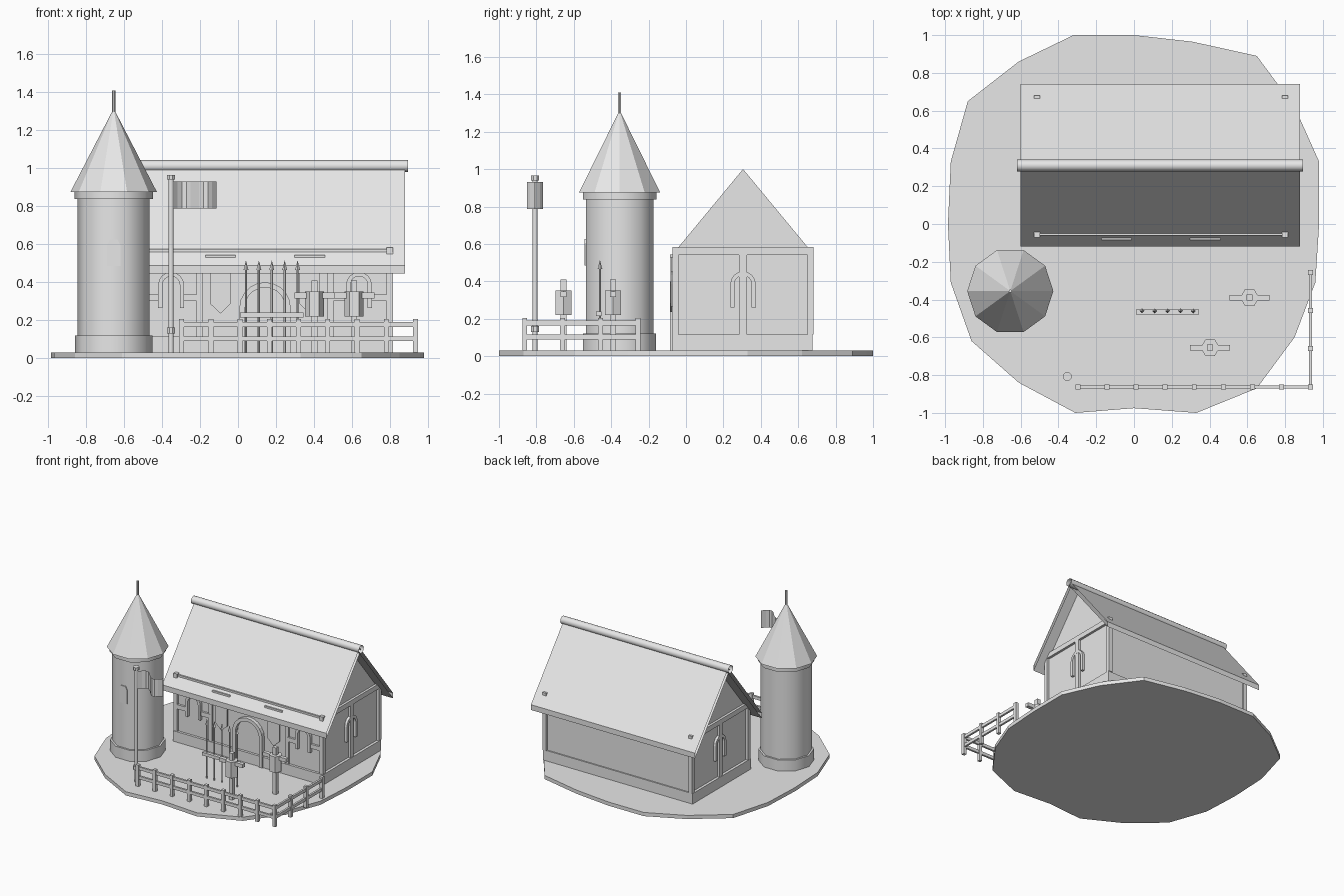
import bpy, bmesh, math

if "Cube" in bpy.data.objects:
    bpy.data.objects.remove(bpy.data.objects["Cube"])

mat = bpy.data.materials.new("light grey")
mat.diffuse_color = (0.8, 0.8, 0.8, 1)
mat.use_nodes = True
mat.node_tree.nodes["Principled BSDF"].inputs["Base Color"].default_value = mat.diffuse_color


def make(name, verts, faces, smooth=False, recalc=True):
    me = bpy.data.meshes.new(name)
    me.from_pydata(verts, [], faces)
    if recalc:
        bm = bmesh.new()
        bm.from_mesh(me)
        bmesh.ops.recalc_face_normals(bm, faces=bm.faces)
        bm.to_mesh(me)
        bm.free()
    me.materials.append(mat)
    ob = bpy.data.objects.new(name, me)
    bpy.context.collection.objects.link(ob)
    if smooth:
        bpy.ops.object.select_all(action='DESELECT')
        ob.select_set(True)
        bpy.context.view_layer.objects.active = ob
        bpy.ops.object.shade_smooth_by_angle(angle=math.radians(50))
    return ob


def prism(name, pts, axis, d0, d1, caps=True, smooth=False):
    """Extrude a 2D outline along an axis from d0 to d1."""
    place = {'x': lambda u, v, d: (d, u, v),
             'y': lambda u, v, d: (u, d, v),
             'z': lambda u, v, d: (u, v, d)}[axis]
    n = len(pts)
    verts = [place(u, v, d) for d in (d0, d1) for u, v in pts]
    faces = [(i, (i + 1) % n, (i + 1) % n + n, i + n) for i in range(n)]
    if caps:
        faces += [tuple(range(n))[::-1], tuple(range(n, 2 * n))]
    return make(name, verts, faces, smooth)


def box(name, x0, x1, y0, y1, z0, z1):
    return prism(name, [(x0, y0), (x1, y0), (x1, y1), (x0, y1)], 'z', z0, z1)


def ngon(cx, cy, r, n, start=0):
    return [(cx + r * math.cos(start + 2 * math.pi * i / n),
             cy + r * math.sin(start + 2 * math.pi * i / n)) for i in range(n)]


def cone(name, cx, cy, r, n, z0, z1):
    verts = [(x, y, z0) for x, y in ngon(cx, cy, r, n)] + [(cx, cy, z1)]
    faces = [(i, (i + 1) % n, n) for i in range(n)] + [tuple(range(n))[::-1]]
    return make(name, verts, faces)


def arch(name, axis, c, r, z0, zc, d0, d1, t=0.022, n=8):
    """Round arch moulding on two straight legs."""
    arc = lambda q: [(c + q * math.cos(math.pi * i / n), zc + q * math.sin(math.pi * i / n))
                     for i in range(n + 1)]
    outer = [(c + r, z0)] + arc(r) + [(c - r, z0)]
    inner = [(c + r - t, z0)] + arc(r - t) + [(c - r + t, z0)]
    return prism(name, outer + inner[::-1], axis, d0, d1)


# Ground slab
ground = [(.98, 0), (.98, .33), (.85, .62), (.65, .89), (.31, .965), (0, 1), (-.32, 1),
          (-.61, .86), (-.88, .65), (-.97, .33), (-.985, 0), (-.97, -.31), (-.86, -.62),
          (-.61, -.84), (-.31, -1), (0, -.975), (.33, -1), (.65, -.87), (.85, -.6), (.96, -.31)]
prism("ground", ground, 'z', 0, .03)

# House walls with gables, plinth and timber frame
MX, MY = .1425, .305
prism("house_walls", [(-.055, .03), (.665, .03), (.665, .565), (MY, 1.0), (-.055, .565)],
      'x', -.51, .795)
box("plinth", -.532, .817, -.075, .675, .03, .115)
for sx in (-1, 1):
    for sy in (-1, 1):
        x, y = MX + sx * .657, MY + sy * .36
        box("corner_post", x - .016, x + .016, y - .016, y + .016, .115, .583)
    xa, xb = sorted((MX + sx * .64, MX + sx * .672))
    box("gable_beam", xa, xb, -.055, .665, .54, .58)
    box("gable_post", xa, xb, MY - .021, MY + .021, .115, .54)
    arch("gable_arch", 'x', MY, .068, .26, .385, xa, xb + .002)
    # Front bays: post, rail pieces, window arch and banner on each side
    px = MX + sx * .345
    box("front_post", px - .016, px + .016, -.07, -.05, .115, .54)
    wx = MX + sx * .495
    arch("window_arch", 'y', wx, .068, .265, .385, -.08, -.05)
    for e in (-1, 1):
        c = wx + e * .105
        box("window_rail", c - .045, c + .045, -.072, -.05, .3, .335)
    bx = MX + sx * .235
    box("banner_rod", bx - .08, bx + .08, -.086, -.072, .528, .544)
    prism("banner", [(bx - .053, .53), (bx - .053, .285), (bx, .235), (bx + .053, .285),
                     (bx + .053, .53)], 'y', -.082, -.074)
box("front_beam", -.52, .805, -.062, -.04, .535, .575)
box("back_beam", -.52, .805, .65, .67, .52, .55)
arch("door_arch", 'y', MX, .135, .03, .265, -.085, -.05, .028, 10)

# Roof shell, open at the gable ends, and open ridge tube
prism("roof", [(-.12, .488), (MY + .005, 1.02), (.74, .488), (.74, .445), (MY + .005, .975),
               (-.12, .445)], 'x', -.6, .88, caps=False)
prism("ridge_cap", ngon(MY + .005, 1.012, .031, 12), 'x', -.62, .895, caps=False, smooth=True)

# Ten-sided tower
TX, TY = -.655, -.355
prism("tower_base", ngon(TX, TY, .205, 10), 'z', .03, .12, smooth=True)
prism("tower_body", ngon(TX, TY, .19, 10), 'z', .12, .84, smooth=True)
prism("tower_collar", ngon(TX, TY, .207, 10), 'z', .838, .876, smooth=True)
cone("tower_roof", TX, TY, .228, 10, .875, 1.315)
prism("tower_finial", ngon(TX, TY, .009, 6), 'z', 1.28, 1.41)
prism("tower_window", [(TX - .035, .485), (TX + .035, .485), (TX + .035, .595),
                       (TX + .02, .625), (TX - .02, .625), (TX - .035, .595)],
      'y', TY - .187, TY - .175)

# Flagpole with a thin waving flag
FX, FY = -.353, -.807
prism("flagpole", ngon(FX, FY, .014, 8), 'z', .03, .945, smooth=True)
for z0, z1 in ((.13, .16), (.94, .965)):
    prism("pole_collar", ngon(FX, FY, .024, 8, math.pi / 8), 'z', z0, z1)
N = 10
flag = [(FX + .012 + .228 * i / N, FY + .045 * math.sin(2 * math.pi * i / N), z)
        for z in (.787, .93) for i in range(N + 1)]
make("flag", flag, [(i, i + 1, i + N + 2, i + N + 1) for i in range(N)], recalc=False)

# Fence along the front and right
xs = [-.297 + .154 * i for i in range(9)]
ys = [-.862 + .202 * i for i in range(4)]
for x, y in [(x, ys[0]) for x in xs] + [(xs[-1], y) for y in ys[1:]]:
    box("fence_post", x - .013, x + .013, y - .013, y + .013, .03, .205)
for z in (.09, .165):
    box("front_rail", xs[0], xs[-1], ys[0] - .008, ys[0] + .008, z, z + .025)
    box("side_rail", xs[-1] - .008, xs[-1] + .008, ys[0], ys[-1], z, z + .025)

# Training dummies
for x, y in ((.403, -.655), (.612, -.39)):
    box("dummy_post", x - .016, x + .016, y - .016, y + .016, .03, .41)
    prism("dummy_body", ngon(x, y, .05, 6), 'z', .22, .35)
    box("dummy_arms", x - .106, x + .106, y - .015, y + .015, .315, .345)

# Spear rack
box("spear_rack", .01, .345, -.48, -.453, .215, .24)
for i in range(5):
    x = .042 + .068 * i
    prism("spear_shaft", ngon(x, -.46, .006, 6), 'z', .03, .475)
    cone("spear_head", x, -.46, .013, 4, .465, .515)
